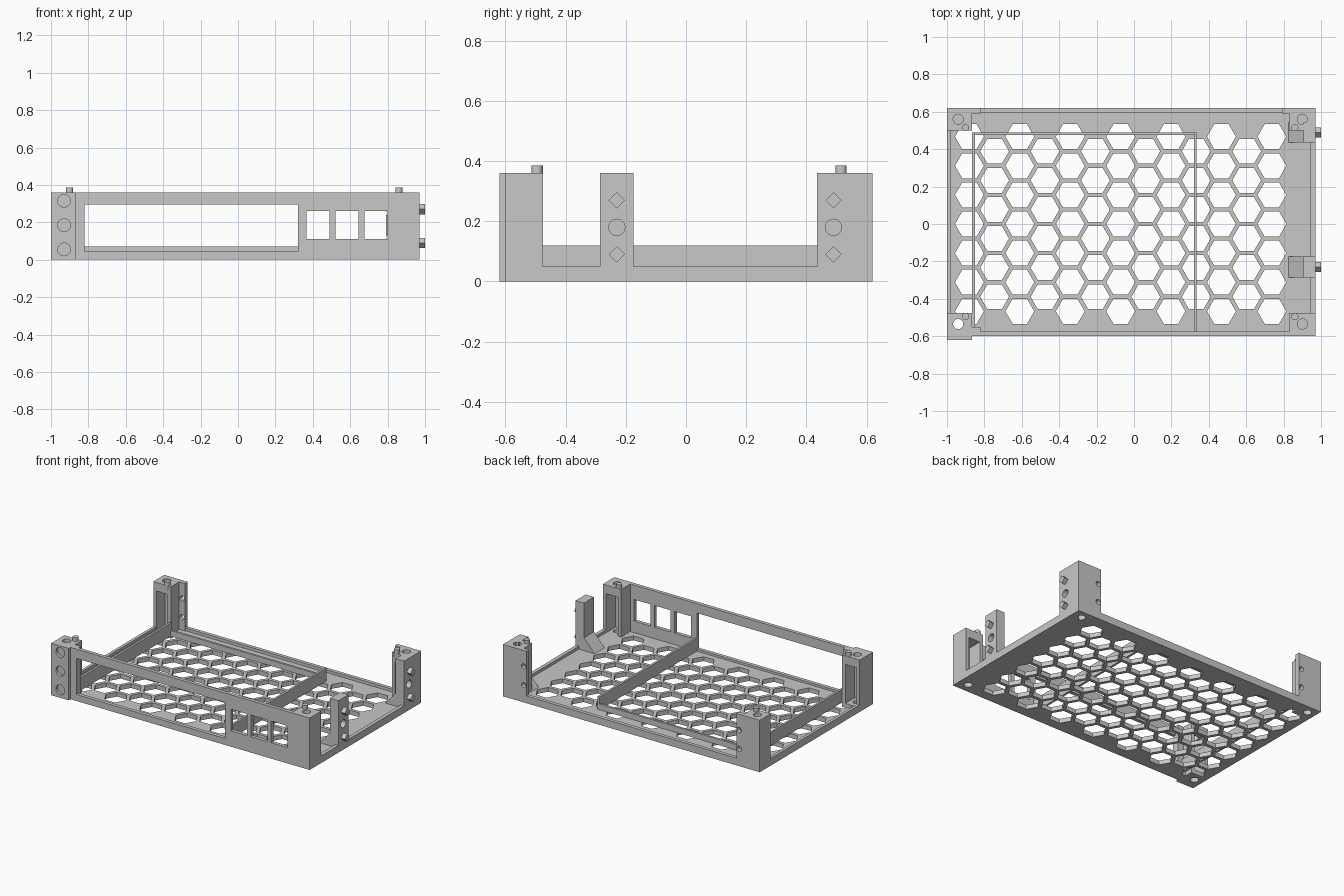
import bpy, bmesh, math
from mathutils import Matrix, Vector

if "Cube" in bpy.data.objects:
    bpy.data.objects.remove(bpy.data.objects["Cube"])

GREY = (0.58, 0.58, 0.58, 1)
mat = bpy.data.materials.new("light grey plastic")
mat.use_nodes = True
mat.diffuse_color = GREY
mat.node_tree.nodes["Principled BSDF"].inputs["Base Color"].default_value = GREY

LEFT, RIGHT, FRONT, BACK, TOP = -1.0, 0.97, -0.6, 0.62, 0.36
FLOOR, LIP, T = 0.03, 0.05, 0.025


def add_box(bm, x0, x1, y0, y1, z0, z1):
    size = Matrix.Diagonal((x1 - x0, y1 - y0, z1 - z0, 1))
    mid = Matrix.Translation(((x0 + x1) / 2, (y0 + y1) / 2, (z0 + z1) / 2))
    bmesh.ops.create_cube(bm, size=1, matrix=mid @ size)


def add_prism(bm, points, offset):
    """Closed prism: an outline swept along an offset."""
    offset = Vector(offset)
    a = [bm.verts.new(p) for p in points]
    b = [bm.verts.new(Vector(p) + offset) for p in points]
    faces = [bm.faces.new(a), bm.faces.new(b[::-1])]
    for i in range(len(a)):
        j = (i + 1) % len(a)
        faces.append(bm.faces.new((a[j], a[i], b[i], b[j])))
    bmesh.ops.recalc_face_normals(bm, faces=faces)


def add_rod(bm, start, end, radius, sides=24):
    """Straight rod along x, y or z with a corner on a cross axis."""
    a, b = Vector(start), Vector(end)
    along = (b - a).normalized()
    u = Vector((1, 0, 0)) if abs(along.x) < 0.5 else Vector((0, 1, 0))
    v = along.cross(u)
    angles = [2 * math.pi * i / sides for i in range(sides)]
    add_prism(bm, [a + radius * (u * math.cos(t) + v * math.sin(t)) for t in angles], b - a)


def make(name, bm):
    mesh = bpy.data.meshes.new(name)
    bm.to_mesh(mesh)
    bm.free()
    mesh.materials.append(mat)
    ob = bpy.data.objects.new(name, mesh)
    bpy.context.collection.objects.link(ob)
    return ob


def box(name, *bounds):
    bm = bmesh.new()
    add_box(bm, *bounds)
    return make(name, bm)


def cut(ob, bm):
    """Subtract the cutter mesh and bake the result."""
    cutter = make("cutter", bm)
    cutter.hide_render = True
    mod = ob.modifiers.new("cut", "BOOLEAN")
    mod.operation, mod.solver, mod.object = "DIFFERENCE", "EXACT", cutter
    graph = bpy.context.evaluated_depsgraph_get()
    mesh = bpy.data.meshes.new_from_object(ob.evaluated_get(graph))
    ob.modifiers.clear()
    ob.data = mesh
    bpy.data.objects.remove(cutter)


# Floor with honeycomb vents and corner screw holes
SCREWS = [(-0.94, -0.535), (0.9, -0.535), (-0.94, 0.56), (0.9, 0.56)]
PITCH, HEX = 0.1556, 0.077
floor = box("floor", LEFT, RIGHT, FRONT, BACK, 0, FLOOR)
vents = bmesh.new()
for col in range(13):
    rows = 7 - col % 2
    x = -0.88 + col * PITCH * math.sqrt(3) / 2
    for row in range(rows):
        y = (row - (rows - 1) / 2) * PITCH
        add_rod(vents, (x, y, -0.1), (x, y, 0.1), HEX, 6)
cut(floor, vents)
screw_holes = bmesh.new()
for x, y in SCREWS:
    add_rod(screw_holes, (x, y, -0.1), (x, y, 0.1), 0.027)
cut(floor, screw_holes)

# Low lips around the floor and the drive tray rails
box("left_side_lip", LEFT, LEFT + 0.02, FRONT, BACK, 0, LIP)
box("right_side_lip", RIGHT - T, RIGHT, FRONT, BACK, 0, LIP)
box("back_lip", LEFT, RIGHT, BACK - T, BACK, 0, LIP)
box("tray_rail_outer", -0.865, -0.85, -0.575, 0.49, FLOOR, 0.12)
box("tray_rail_inner", 0.32, 0.335, -0.575, 0.49, FLOOR, 0.12)
box("tray_rail_back", -0.865, 0.335, 0.475, 0.49, FLOOR, 0.07)

# Front panel with a wide opening and three ports
panel = box("front_panel", -0.98, RIGHT, FRONT, FRONT + T, 0, TOP)
ports = bmesh.new()
add_box(ports, -0.82, 0.32, -0.7, -0.5, 0.045, 0.295)
for i in range(3):
    x = 0.365 + i * 0.155
    add_box(ports, x, x + 0.125, -0.7, -0.5, 0.11, 0.26)
cut(panel, ports)

# Hollow corner pillars, open towards the middle, with capped tops
for name, x0, x1, y0, y1, screw in (
        ("front_right_pillar", LEFT, -0.865, -0.62, -0.475, SCREWS[0]),
        ("front_left_pillar", 0.83, RIGHT, FRONT, -0.475, SCREWS[1]),
        ("back_right_pillar", LEFT, -0.865, 0.5, BACK, SCREWS[2]),
        ("back_left_pillar", 0.83, RIGHT, 0.5, BACK, SCREWS[3])):
    pillar = box(name, x0, x1, y0, y1, 0, TOP)
    front = y0 < 0
    hollow = bmesh.new()
    add_box(hollow, x0 + T, x1 - T, y0 + T if front else y0 - 0.1,
            y1 + 0.1 if front else y1 - T, FLOOR, 0.3)
    cut(pillar, hollow)
    corner = name == "front_right_pillar"
    sockets = bmesh.new()
    add_rod(sockets, (*screw, -0.1), (*screw, 0.1), 0.027)
    add_rod(sockets, (*screw, 0.25 if corner else 0.33), (*screw, 0.5), 0.027)
    if corner:
        for z in (0.055, 0.185, 0.315):
            add_rod(sockets, (-0.93, -0.7, z), (-0.93, -0.59, z), 0.034)
    if name == "back_left_pillar":
        add_rod(sockets, (0.93, 0.49, 0.18), (1.1, 0.49, 0.18), 0.027)
    cut(pillar, sockets)
    # Locating peg on the cap
    px = -0.9 if x0 < 0 else 0.86
    py = -0.495 if front else 0.515
    bm = bmesh.new()
    add_rod(bm, (px, py, TOP - 0.03), (px, py, TOP + 0.025), 0.019)
    make(name + "_peg", bm)

# Flanges beside the pillars, drilled at the back
box("front_flange", -0.865, -0.82, -0.575, -0.55, FLOOR, TOP)
for name, x0, x1 in (("back_right_flange", -0.865, -0.82), ("back_left_flange", 0.79, 0.83)):
    flange = box(name, x0, x1, 0.59, BACK, 0, TOP)
    holes = bmesh.new()
    for z in (0.12, 0.25):
        add_rod(holes, ((x0 + x1) / 2, 0.5, z), ((x0 + x1) / 2, 0.7, z), 0.018)
    cut(flange, holes)

# Side posts with sloped feet, diamond pegs and a round socket
for name, y in (("middle_post", -0.23), ("back_post", 0.49)):
    h = 0.055
    post = box(name, 0.905, RIGHT, y - h, y + h, 0, TOP)
    socket = bmesh.new()
    add_rod(socket, (0.93, y, 0.18), (1.1, y, 0.18), 0.027)
    cut(post, socket)
    foot = bmesh.new()
    add_prism(foot, [(0.825, y - h, FLOOR), (0.905, y - h, FLOOR), (0.905, y - h, 0.12)],
              (0, 2 * h, 0))
    make(name + "_foot", foot)
    for z in (0.09, 0.27):
        peg = bmesh.new()
        add_rod(peg, (0.95, y, z), (1.0, y, z), 0.027, 4)
        make(name + "_diamond_peg", peg)
